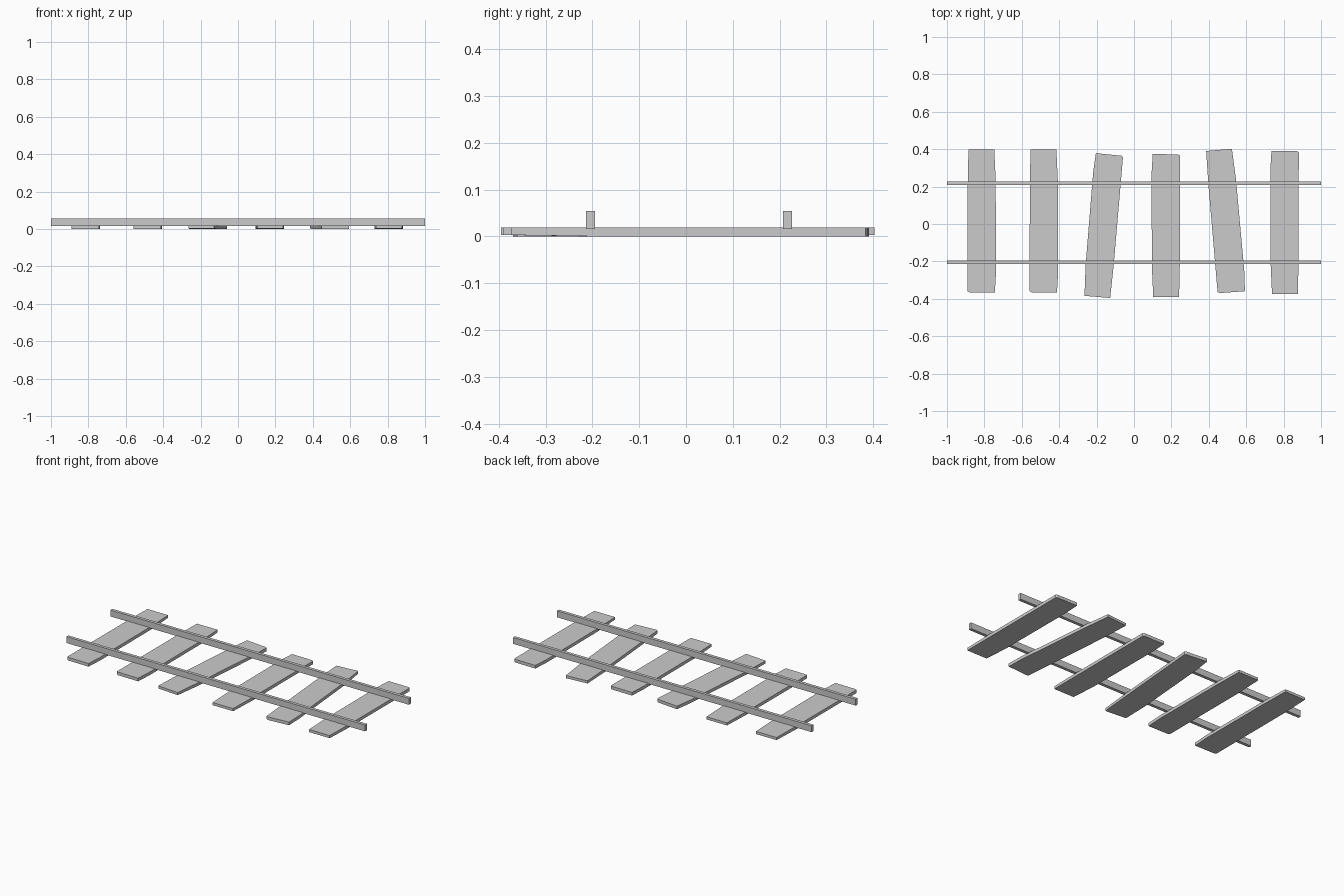
import bpy, bmesh, math

if "Cube" in bpy.data.objects:
    bpy.data.objects.remove(bpy.data.objects["Cube"])

# Worn plank outline: sawn end at +y, slightly tapered corners
OUTLINE = [(-0.071, 0.383), (0.067, 0.383), (0.0745, 0.22), (0.076, -0.28),
           (0.070, -0.382), (-0.066, -0.380), (-0.076, -0.374), (-0.075, 0.20)]
TIE_TOP = 0.019


def finish(bm, name):
    bmesh.ops.recalc_face_normals(bm, faces=bm.faces)
    mesh = bpy.data.meshes.new(name)
    bm.to_mesh(mesh)
    bm.free()
    obj = bpy.data.objects.new(name, mesh)
    bpy.context.collection.objects.link(obj)
    return obj


def tie(name, x, y, angle):
    bm = bmesh.new()
    # underside lifts slightly at the sawn end
    low = [bm.verts.new((px, py, 0.003 if py > 0.3 else 0.0)) for px, py in OUTLINE]
    high = [bm.verts.new((px, py, TIE_TOP)) for px, py in OUTLINE]
    bm.faces.new(low)
    bm.faces.new(high)
    n = len(OUTLINE)
    for i in range(n):
        j = (i + 1) % n
        bm.faces.new((low[i], low[j], high[j], high[i]))
    obj = finish(bm, name)
    obj.location = (x, y, 0)
    obj.rotation_euler.z = math.radians(angle)


def rail(name, y):
    bm = bmesh.new()
    bmesh.ops.create_cube(bm, size=1)
    for v in bm.verts:
        v.co = (v.co.x * 2, v.co.y * 0.019, v.co.z * 0.0385)
    finish(bm, name).location = (0, y, 0.0355)


# Wooden ties, some laid reversed or askew
for i, (x, y, a) in enumerate([(-0.814, 0.015, 0), (-0.482, 0.015, 0),
                               (-0.166, -0.008, 175.2), (0.170, -0.008, 180),
                               (0.490, 0.015, 5), (0.805, 0.009, 180)]):
    tie(f"tie_{i + 1}", x, y, a)

# Rails
rail("front_rail", -0.204)
rail("back_rail", 0.217)
